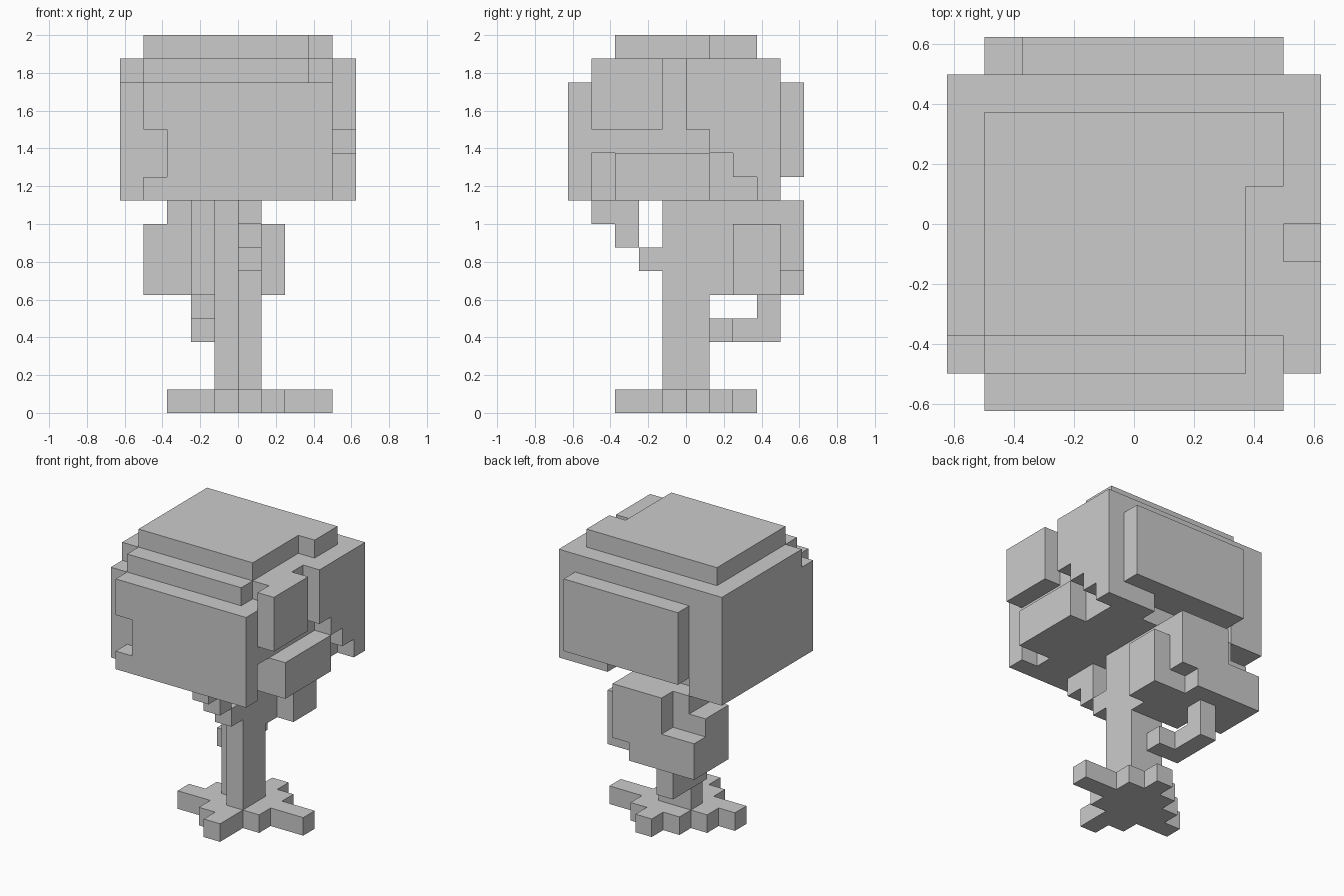
import bpy, bmesh
from itertools import product

if "Cube" in bpy.data.objects:
    bpy.data.objects.remove(bpy.data.objects["Cube"])

U = 0.125  # edge of one cube


def cells(b):
    x0, x1, y0, y1, z0, z1 = b
    return set(product(range(x0, x1), range(y0, y1), range(z0, z1)))


def part(name, boxes, cuts=()):
    """Union of boxes minus cuts on the cube grid, as one clean surface."""
    solid = set()
    for b in boxes:
        solid |= cells(b)
    for b in cuts:
        solid -= cells(b)
    bm = bmesh.new()
    verts = {}

    def vert(p):
        if p not in verts:
            verts[p] = bm.verts.new([c * U for c in p])
        return verts[p]

    for c in solid:
        for axis, side in product(range(3), (0, 1)):
            n = list(c)
            n[axis] += 1 if side else -1
            if tuple(n) in solid:
                continue
            a, b = (axis + 1) % 3, (axis + 2) % 3
            loop = []
            for da, db in ((0, 0), (1, 0), (1, 1), (0, 1)):
                p = list(c)
                p[axis] += side
                p[a] += da
                p[b] += db
                loop.append(vert(tuple(p)))
            bm.faces.new(loop if side else loop[::-1])
    bmesh.ops.dissolve_limit(bm, angle_limit=0.01, verts=bm.verts, edges=bm.edges)
    me = bpy.data.meshes.new(name)
    bm.to_mesh(me)
    bm.free()
    ob = bpy.data.objects.new(name, me)
    bpy.context.collection.objects.link(ob)
    return ob


# boxes are x0, x1, y0, y1, z0, z1 in cubes

# spreading roots
part("roots", [
    (-3, -1, -1, 0, 0, 1), (-2, 4, 0, 1, 0, 1), (-1, 0, -2, 2, 0, 1),
    (0, 1, -3, 3, 0, 1), (1, 2, -1, 2, 0, 1)])

# trunk with one missing corner
part("trunk", [(0, 1, -1, 1, 1, 9), (-1, 0, 0, 1, 1, 9)])

# stepped branch rising to the front
part("front_branch", [
    (0, 1, -2, -1, 6, 7), (0, 1, -3, -2, 7, 9), (0, 1, -4, -3, 8, 9)])

# hooked branch low at the back
part("back_branch", [
    (-1, 0, 1, 2, 3, 4), (-2, -1, 1, 4, 3, 4), (-2, -1, 3, 4, 4, 5)])

# small leaf clump behind the trunk
part("lower_leaves", [
    (-2, 1, 1, 5, 5, 9), (-3, -2, 2, 4, 5, 9), (1, 2, 2, 4, 5, 8),
    (-4, -2, 2, 5, 5, 7), (-4, -3, 2, 4, 7, 8)],
    [(0, 1, 4, 5, 5, 6)])

# large leaf crown
part("crown", [
    (-5, 5, -4, 4, 9, 15),       # main mass
    (-4, 4, -5, -4, 9, 14),      # front slab
    (-3, 4, 4, 5, 10, 14),       # back slab
    (-4, 3, -3, 3, 15, 16),      # top slab
    (3, 4, 1, 3, 15, 16)],
    [(-4, -3, -5, -4, 10, 12),   # front slab notch
     (-5, -4, -4, -3, 14, 15),   # left front top corner
     (3, 4, -4, -3, 14, 15),     # gap behind the front slab
     (3, 5, -4, -3, 9, 11),
     (4, 5, -4, 1, 11, 12),      # gap under the right block
     (4, 5, -1, 0, 11, 15),      # upright slot
     (4, 5, 1, 2, 9, 11),        # right stair
     (4, 5, 2, 3, 9, 10),
     (-3, 2, 3, 4, 9, 10)])      # back lower edge
